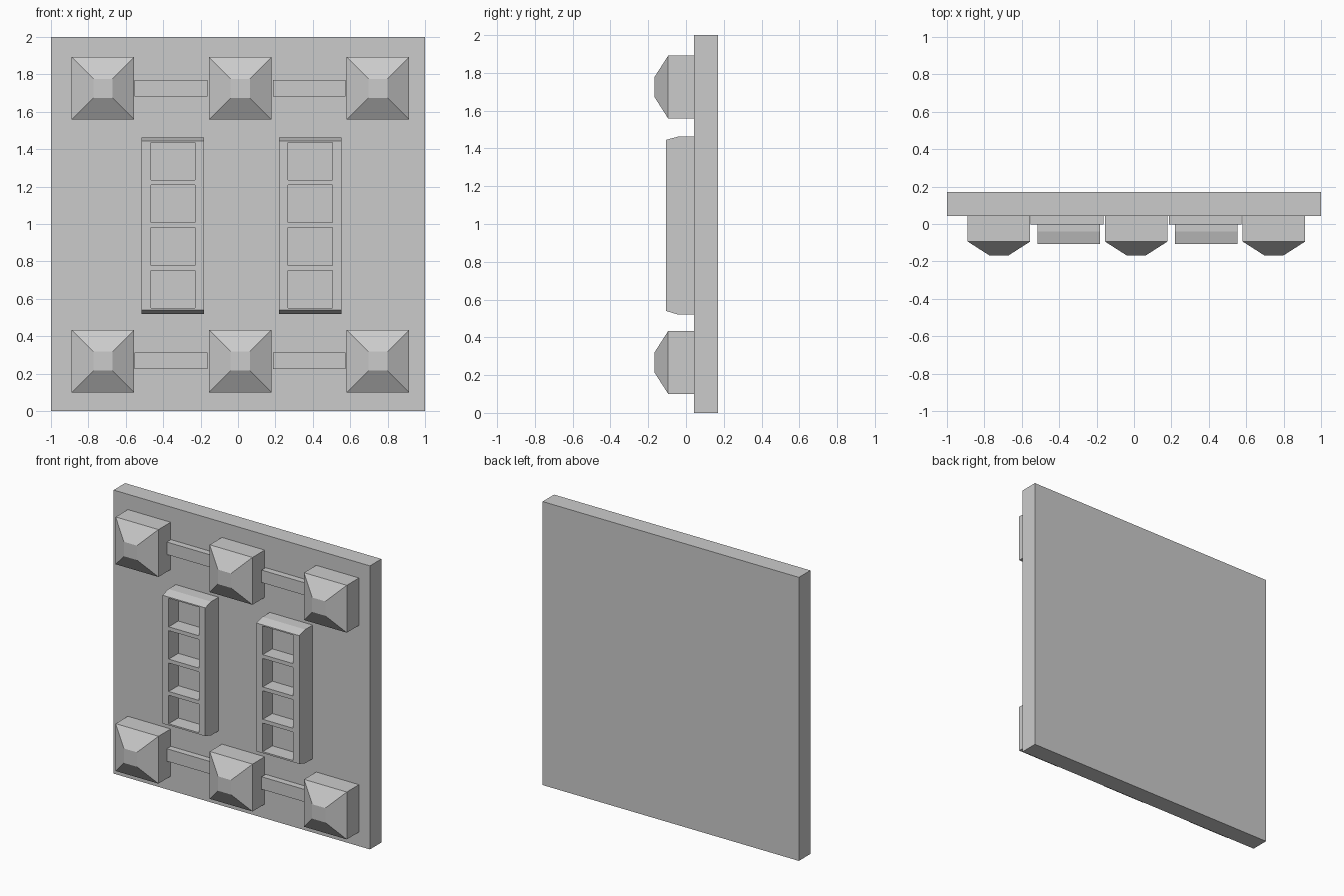
import bpy, bmesh

if "Cube" in bpy.data.objects:
    bpy.data.objects.remove(bpy.data.objects["Cube"])


def add_boxes(bm, boxes):
    for (x0, x1), (y0, y1), (z0, z1) in boxes:
        vs = bmesh.ops.create_cube(bm, size=1)["verts"]
        for v in vs:
            v.co.x = x1 if v.co.x > 0 else x0
            v.co.y = y1 if v.co.y > 0 else y0
            v.co.z = z1 if v.co.z > 0 else z0


def finish(bm, name):
    bmesh.ops.recalc_face_normals(bm, faces=bm.faces)
    me = bpy.data.meshes.new(name)
    bm.to_mesh(me)
    bm.free()
    ob = bpy.data.objects.new(name, me)
    bpy.context.collection.objects.link(ob)
    return ob


def boxes(name, items):
    bm = bmesh.new()
    add_boxes(bm, items)
    return finish(bm, name)


def loft(name, rings):
    """Skin a stack of equal-length point rings, capped at both ends."""
    bm = bmesh.new()
    rows = [[bm.verts.new(p) for p in r] for r in rings]
    n = len(rows[0])
    for a, b in zip(rows, rows[1:]):
        for i in range(n):
            j = (i + 1) % n
            bm.faces.new((a[i], a[j], b[j], b[i]))
    bm.faces.new(rows[0])
    bm.faces.new(rows[-1])
    return finish(bm, name)


BACK = 0.042  # front surface of the wall panel

# Wall panel
boxes("wall_panel", [((-1, 1), (BACK, 0.17), (0, 2))])

# Two rows of pyramid studs joined by flat bars
for zc, row in ((0.267, "lower"), (1.725, "upper")):
    for i, xc in enumerate((-0.722, 0.012, 0.748)):
        rings = [[(xc + sx * h, y, zc + sz * h)
                  for sx, sz in ((-1, -1), (1, -1), (1, 1), (-1, 1))]
                 for y, h in ((BACK, 0.167), (-0.094, 0.167), (-0.168, 0.051))]
        loft(f"{row}_stud_{i + 1}", rings)
    for i, xs in enumerate(((-0.553, -0.163), (0.186, 0.576))):
        boxes(f"{row}_bar_{i + 1}", [(xs, (-0.003, BACK), (zc - 0.043, zc + 0.045))])

# Two upright frames with bevelled ends and four recessed windows each
profile = [(BACK, 0.52), (-0.04, 0.52), (-0.107, 0.54),
           (-0.107, 1.445), (-0.04, 1.463), (BACK, 1.463)]
for i, xc in enumerate((-0.348, 0.386)):
    frame = loft(f"window_frame_{i + 1}",
                 [[(xc + s * 0.167, y, z) for y, z in profile] for s in (-1, 1)])
    cutter = boxes("window_cutter", [
        ((xc - 0.118, xc + 0.118), (-0.2, 0.0), (0.551 + k * 0.228, 0.752 + k * 0.228))
        for k in range(4)])
    cutter.hide_render = True
    mod = frame.modifiers.new("windows", "BOOLEAN")
    mod.operation = "DIFFERENCE"
    mod.solver = "EXACT"
    mod.object = cutter
    bpy.context.view_layer.objects.active = frame
    bpy.ops.object.modifier_apply(modifier=mod.name)
    bpy.data.objects.remove(cutter)
